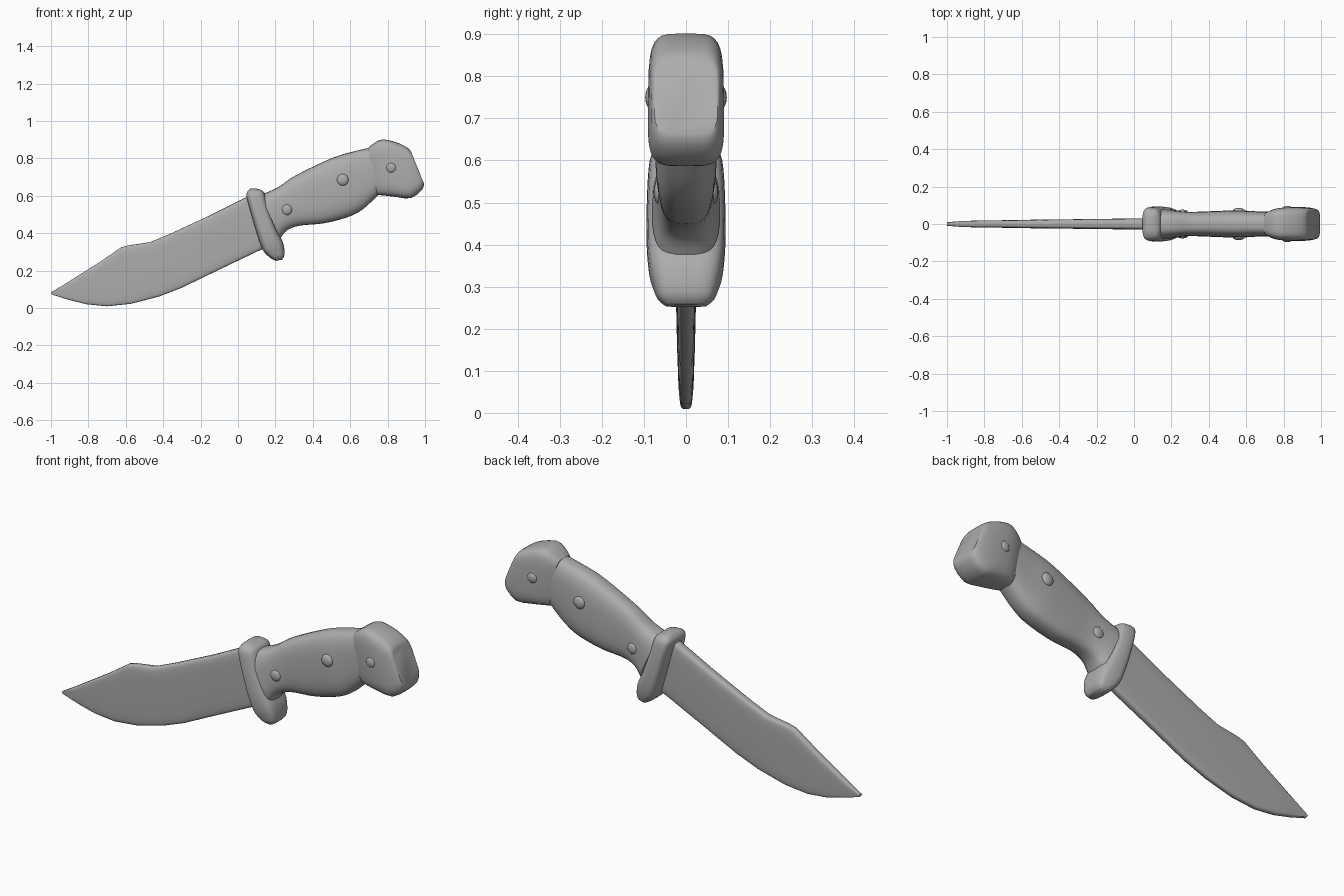
import bpy, bmesh, math
from mathutils import Vector

steel = bpy.data.materials.new("plain_grey")
steel.diffuse_color = (0.42, 0.42, 0.42, 1)


def finish(bm, name, angle):
    bmesh.ops.recalc_face_normals(bm, faces=bm.faces)
    me = bpy.data.meshes.new(name)
    bm.to_mesh(me)
    bm.free()
    me.materials.append(steel)
    ob = bpy.data.objects.new(name, me)
    bpy.context.collection.objects.link(ob)
    bpy.ops.object.select_all(action='DESELECT')
    ob.select_set(True)
    bpy.context.view_layer.objects.active = ob
    bpy.ops.object.shade_smooth_by_angle(angle=math.radians(angle))
    return ob


def spline(rows, steps):
    """Catmull-Rom interpolation between section rows."""
    out = []
    for i in range(len(rows) - 1):
        p = [rows[max(0, min(len(rows) - 1, i + k))] for k in (-1, 0, 1, 2)]
        for s in range(steps):
            t = s / steps
            out.append([0.5 * (2 * b + (c - a) * t + (2 * a - 5 * b + 4 * c - d) * t * t
                        + (3 * b - a - 3 * c + d) * t ** 3) for a, b, c, d in zip(*p)])
    return out + [list(rows[-1])]


def loft(name, rows, power, steps=1, sides=32, angle=45):
    """Each row: x,z of edge A, x,z of edge B, half thickness at A and at B."""
    bm = bmesh.new()
    rings = []
    for ax, az, bx, bz, ha, hb in spline(rows, steps):
        ring = []
        for k in range(sides):
            a = 2 * math.pi * k / sides
            c, s = math.cos(a), math.sin(a)
            u = math.copysign(abs(c) ** (2 / power), c) * 0.5 + 0.5
            v = math.copysign(abs(s) ** (2 / power), s)
            ring.append(bm.verts.new((bx + (ax - bx) * u, v * (hb + (ha - hb) * u),
                                      bz + (az - bz) * u)))
        rings.append(ring)
    for r, q in zip(rings, rings[1:]):
        for k in range(sides):
            n = (k + 1) % sides
            bm.faces.new((r[k], r[n], q[n], q[k]))
    bm.faces.new(rings[0])
    bm.faces.new(rings[-1])
    return finish(bm, name, angle)


# Clip-point blade: spine edge, cutting edge
loft("blade", [
    (-1.0, .084, -.995, .072, .010, .010),
    (-.935, .122, -.91, .045, .016, .013),
    (-.87, .163, -.81, .020, .019, .015),
    (-.74, .245, -.70, .009, .021, .016),
    (-.625, .324, -.575, .022, .023, .018),
    (-.59, .334, -.53, .033, .024, .018),
    (-.47, .352, -.42, .062, .026, .019),
    (-.36, .398, -.30, .108, .027, .020),
    (-.15, .495, -.09, .210, .030, .022),
    (.04, .590, .13, .315, .032, .024),
    (.10, .610, .18, .345, .032, .024)], 5)

# Cross guard with the finger hook at the bottom
loft("guard", [
    (.066, .638, .10, .638, .045, .040),
    (.052, .625, .13, .628, .075, .065),
    (.045, .598, .145, .605, .090, .080),
    (.065, .520, .165, .535, .097, .085),
    (.100, .400, .205, .425, .098, .088),
    (.130, .315, .237, .360, .091, .082),
    (.155, .283, .248, .312, .080, .072),
    (.180, .263, .247, .278, .068, .062),
    (.202, .252, .235, .258, .050, .045)], 3.6, steps=3)

# Grip, swelling in the middle
loft("handle", [
    (.12, .605, .225, .370, .078, .082),
    (.21, .643, .262, .415, .068, .072),
    (.29, .698, .33, .440, .064, .066),
    (.40, .755, .46, .453, .068, .070),
    (.52, .808, .59, .487, .072, .074),
    (.63, .840, .67, .530, .068, .068),
    (.72, .860, .75, .605, .066, .066)], 3, steps=5)

# Blocky pommel
loft("pommel", [
    (.695, .855, .745, .604, .062, .062),
    (.735, .886, .785, .601, .080, .080),
    (.780, .902, .855, .592, .088, .090),
    (.865, .879, .925, .587, .088, .092),
    (.915, .850, .983, .630, .082, .084),
    (.928, .828, .995, .664, .074, .076)], 4.5, steps=2, angle=40)

# Worn studs on both sides of grip and pommel
for name, x, y, z, r in (("grip_stud", .56, .070, .685, .032),
                         ("pommel_stud", .82, .083, .75, .028),
                         ("guard_stud", .26, .062, .525, .03)):
    bm = bmesh.new()
    for side in (-1, 1):
        made = bmesh.ops.create_uvsphere(bm, u_segments=16, v_segments=8, radius=r)["verts"]
        for v in made:
            v.co = Vector((v.co.x + x, v.co.y * 0.5 + y * side, v.co.z + z))
    finish(bm, name, 60)
